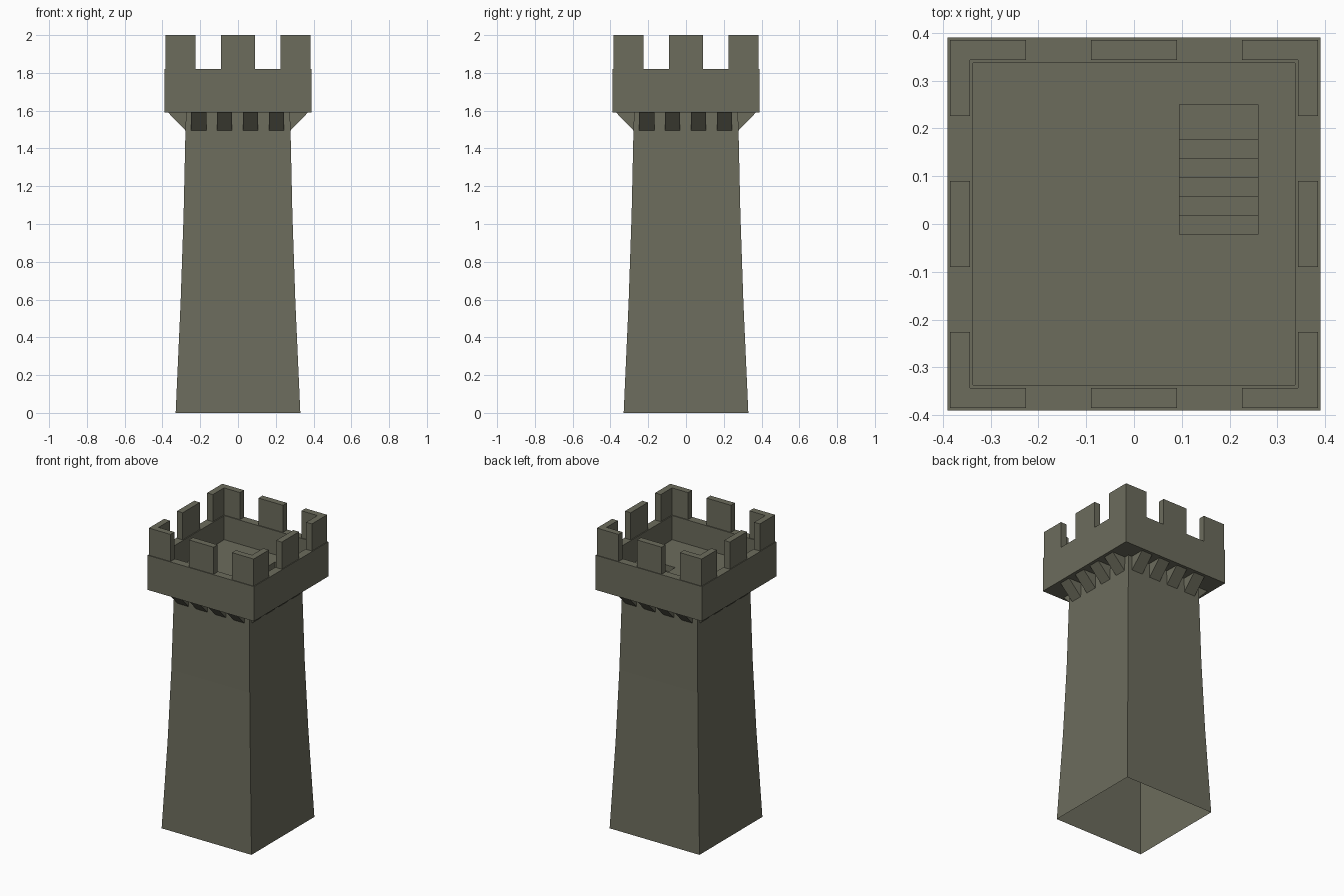
import bpy
import bmesh
from math import pi
from mathutils import Matrix, Vector

cube = bpy.data.objects.get("Cube")
if cube:
    bpy.data.objects.remove(cube, do_unlink=True)

COLOR = (0.15, 0.15, 0.108, 1.0)
stone = bpy.data.materials.new("olive_grey_stone")
stone.use_nodes = True
stone.diffuse_color = COLOR
stone.node_tree.nodes["Principled BSDF"].inputs["Base Color"].default_value = COLOR

FLOOR, LEDGE, PARAPET, TOP = 1.66, 1.59, 1.82, 2.0
OUTER, INNER = 0.39, 0.337


def finish(name, bm):
    mesh = bpy.data.meshes.new(name)
    bm.to_mesh(mesh)
    bm.free()
    mesh.materials.append(stone)
    obj = bpy.data.objects.new(name, mesh)
    bpy.context.collection.objects.link(obj)
    return obj


def rectangle(bm, x0, x1, y0, y1, z):
    return [bm.verts.new((x, y, z)) for x, y in ((x0, y0), (x1, y0), (x1, y1), (x0, y1))]


def bridge(bm, a, b):
    """Join two four-sided loops with a band of quads."""
    for i in range(4):
        j = (i + 1) % 4
        bm.faces.new((a[i], a[j], b[j], b[i]))


def square_sweep(name, profile):
    """Sweep a (half width, height) profile around a square plan."""
    bm = bmesh.new()
    loops = [rectangle(bm, -r, r, -r, r, z) for r, z in profile]
    for a, b in zip(loops, loops[1:]):
        bridge(bm, a, b)
    return finish(name, bm)


def prism(name, points, offset, spin=0.0):
    """Extrude a flat outline along an offset, then turn it about z."""
    bm = bmesh.new()
    face = bm.faces.new([bm.verts.new(p) for p in points])
    out = bmesh.ops.extrude_face_region(bm, geom=[face], use_keep_orig=True)
    moved = [v for v in out["geom"] if isinstance(v, bmesh.types.BMVert)]
    bmesh.ops.translate(bm, verts=moved, vec=Vector(offset))
    bmesh.ops.recalc_face_normals(bm, faces=bm.faces)
    bm.transform(Matrix.Rotation(spin, 4, "Z"))
    return finish(name, bm)


# Tapered shaft, open underneath
square_sweep("tower_shaft", [(0.33, 0), (0.304, 0.58), (0.288, 1.05), (0.278, 1.5), (0.275, LEDGE)])

# Overhanging parapet with its inner wall
square_sweep("parapet", [(0.275, LEDGE), (OUTER, LEDGE), (OUTER, PARAPET), (INNER, PARAPET), (INNER, FLOOR)])

# Roof floor with a stair opening and the well below it
HOLE = (0.095, 0.26, -0.022, 0.25)
STEP = 0.04
BOTTOM = FLOOR - 6 * STEP
bm = bmesh.new()
edge = rectangle(bm, -INNER, INNER, -INNER, INNER, FLOOR)
rim = rectangle(bm, *HOLE, FLOOR)
base = rectangle(bm, *HOLE, BOTTOM)
bridge(bm, edge, rim)
bridge(bm, rim, base)
bm.faces.new(base)
finish("roof_floor", bm)

# Steps going down towards the back
x0, x1, front, back = HOLE
outline = [(x0, front, BOTTOM)]
for i in range(5):
    z = FLOOR - (i + 1) * STEP
    outline += [(x0, front + i * STEP, z), (x0, front + (i + 1) * STEP, z)]
outline.append((x0, front + 5 * STEP, BOTTOM))
prism("stair_steps", outline, (x1 - x0, 0, 0))

# Four sides: wedge corbels and a middle merlon; four corners: L-shaped merlons
M_OUT, M_IN, M_END = 0.385, 0.343, 0.226
corner = [(M_OUT, M_OUT), (M_END, M_OUT), (M_END, M_IN), (M_IN, M_IN), (M_IN, M_END), (M_OUT, M_END)]
middle = [(-0.09, -M_OUT), (0.09, -M_OUT), (0.09, -M_IN), (-0.09, -M_IN)]
rise = (0, 0, TOP - PARAPET)
for side, name in enumerate(("front", "left", "back", "right")):
    spin = side * pi / 2
    for i in range(4):
        x = -0.248 + i * 0.137
        wedge = [(x, -0.27, 1.495), (x, -0.278, 1.495), (x, -0.37, LEDGE), (x, -0.27, LEDGE)]
        prism(f"{name}_corbel_{i + 1}", wedge, (0.08, 0, 0), spin)
    prism(f"{name}_merlon", [(x, y, PARAPET) for x, y in middle], rise, spin)
    prism(f"corner_merlon_{side + 1}", [(x, y, PARAPET) for x, y in corner], rise, spin)
